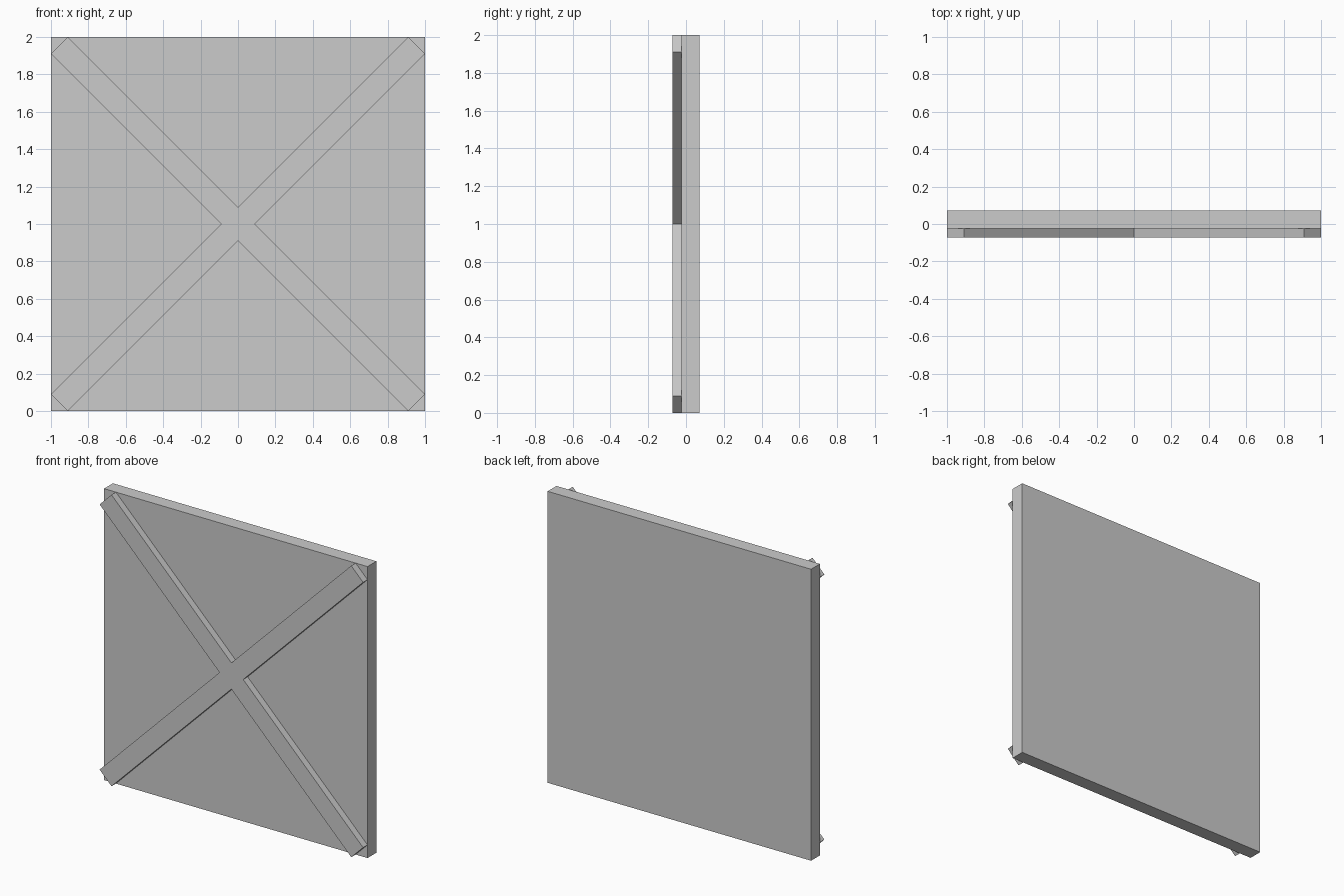
import bpy, bmesh
from mathutils import Matrix, Vector
from math import pi

if "Cube" in bpy.data.objects:
    bpy.data.objects.remove(bpy.data.objects["Cube"])

FRONT, SEAM, BACK = -0.072, -0.024, 0.072   # depth planes


def extruded(name, outline, y0, y1):
    """Extrude an (x, z) outline from y0 to y1."""
    bm = bmesh.new()
    face = bm.faces.new([bm.verts.new((x, y0, z)) for x, z in outline])
    ext = bmesh.ops.extrude_face_region(bm, geom=[face])
    verts = [v for v in ext["geom"] if isinstance(v, bmesh.types.BMVert)]
    bmesh.ops.translate(bm, verts=verts, vec=(0, y1 - y0, 0))
    bmesh.ops.recalc_face_normals(bm, faces=bm.faces)
    mesh = bpy.data.meshes.new(name)
    bm.to_mesh(mesh)
    bm.free()
    obj = bpy.data.objects.new(name, mesh)
    bpy.context.collection.objects.link(obj)
    return obj


# Square backing panel
extruded("panel", [(-1, 0), (1, 0), (1, 2), (-1, 2)], SEAM, BACK)

# Diagonal cross brace: one arm repeated at quarter turns
w = 0.09
arm = [Vector((w, 0)), Vector((1, 1 - w)), Vector((1 - w, 1))]
cross = []
for i in range(4):
    turn = Matrix.Rotation(i * pi / 2, 2)
    cross += [turn @ p + Vector((0, 1)) for p in arm]
extruded("cross_brace", cross, FRONT, SEAM)
